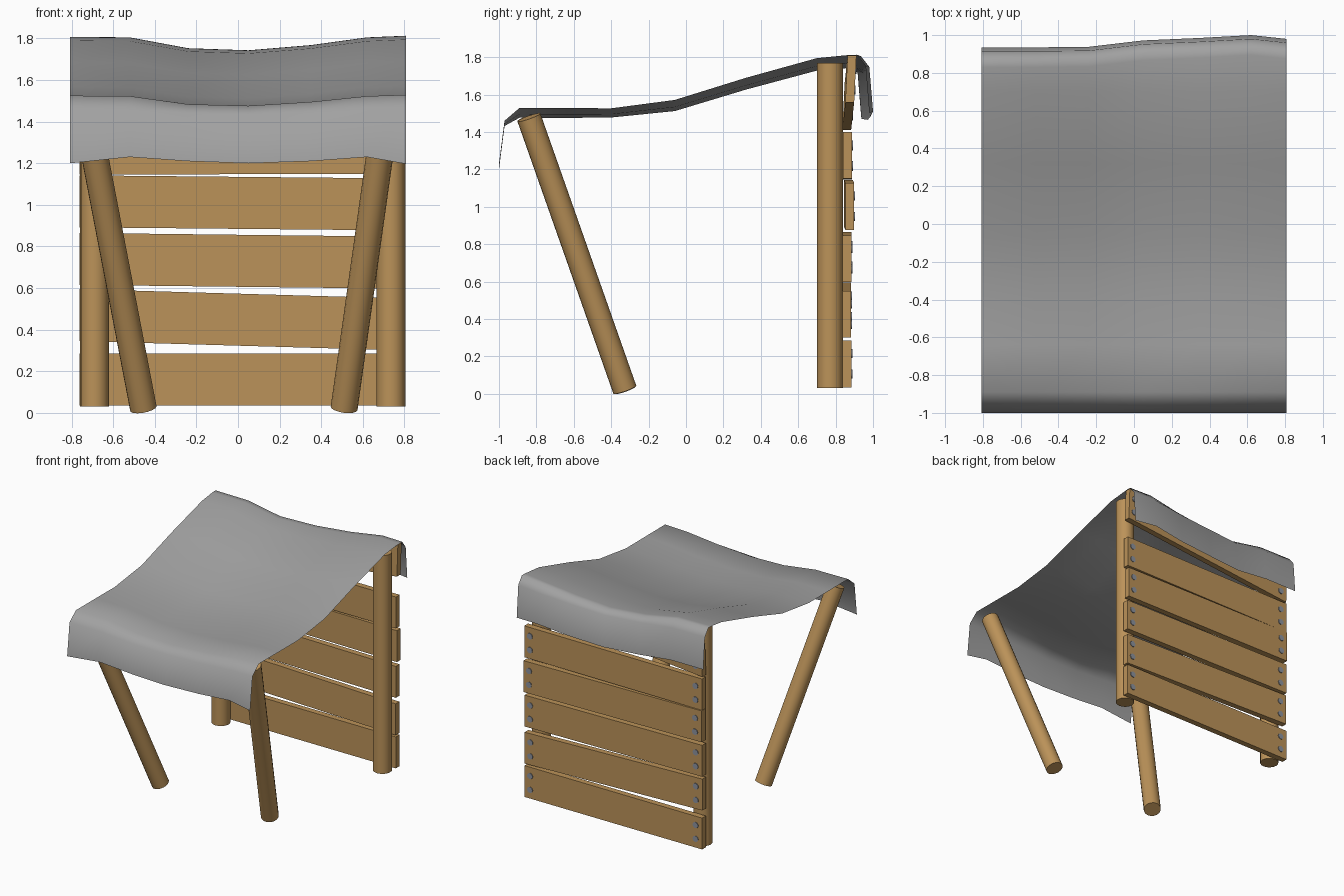
import bpy, bmesh, math
from mathutils import Vector

if "Cube" in bpy.data.objects:
    bpy.data.objects.remove(bpy.data.objects["Cube"])


def material(name, color):
    m = bpy.data.materials.new(name)
    m.diffuse_color = (*color, 1)
    m.use_nodes = True
    m.node_tree.nodes["Principled BSDF"].inputs["Base Color"].default_value = m.diffuse_color
    return m


WOOD = material("tan wood", (0.50, 0.29, 0.10))
CLOTH = material("grey cloth", (0.36, 0.36, 0.36))
STEEL = material("steel nails", (0.27, 0.29, 0.34))


def finish(name, verts, faces, mat, smooth=False):
    mesh = bpy.data.meshes.new(name)
    mesh.from_pydata(verts, [], faces)
    mesh.materials.append(mat)
    ob = bpy.data.objects.new(name, mesh)
    bpy.context.collection.objects.link(ob)
    bm = bmesh.new()
    bm.from_mesh(mesh)
    if mat != CLOTH:
        bmesh.ops.recalc_face_normals(bm, faces=bm.faces)
    for f in bm.faces:
        f.smooth = smooth
    bm.to_mesh(mesh)
    bm.free()
    return ob


def rod(name, a, b, radius, mat, sides=16):
    """Cylinder between two points, caps square to its axis."""
    a, b = Vector(a), Vector(b)
    axis = b - a
    bpy.ops.mesh.primitive_cylinder_add(vertices=sides, radius=radius,
                                        depth=axis.length, location=(a + b) / 2)
    ob = bpy.context.object
    ob.name = name
    ob.rotation_euler = axis.to_track_quat('Z', 'Y').to_euler()
    ob.data.materials.append(mat)
    bpy.ops.object.shade_smooth_by_angle(angle=math.radians(40))
    return ob


# Upright back posts and leaning front posts
rod("back_post_left", (-0.69, 0.77, 0.03), (-0.69, 0.77, 1.77), 0.069, WOOD)
rod("back_post_right", (0.735, 0.77, 0.03), (0.735, 0.77, 1.77), 0.069, WOOD)
rod("front_post_left", (-0.455, -0.327, 0.022), (-0.735, -0.84, 1.478), 0.065, WOOD)
rod("front_post_right", (0.51, -0.327, 0.022), (0.715, -0.84, 1.478), 0.065, WOOD)

# Back wall planks: (left bottom z, right bottom z, y left, y right, y lean)
PLANKS = [(0.035, 0.035, 0.838, 0.838, 0), (0.345, 0.300, 0.836, 0.836, 0),
          (0.615, 0.597, 0.838, 0.838, 0), (0.892, 0.877, 0.845, 0.852, 0),
          (1.145, 1.150, 0.840, 0.840, 0), (1.410, 1.558, 0.836, 0.852, 0.012)]
HEIGHT, THICK, X0, X1 = 0.25, 0.047, -0.762, 0.805
for i, (zl, zr, yl, yr, lean) in enumerate(PLANKS):
    verts = []
    for x, z, y in ((X0, zl, yl), (X1, zr, yr)):
        verts += [(x, y, z), (x, y + THICK, z),
                  (x, y + THICK + lean, z + HEIGHT), (x, y + lean, z + HEIGHT)]
    faces = [(0, 1, 2, 3), (7, 6, 5, 4)]
    faces += [(k, k + 4, (k + 1) % 4 + 4, (k + 1) % 4) for k in range(4)]
    finish(f"plank_{i + 1}", verts, faces, WOOD)
    # Two nail heads at each end
    for x in (-0.705, 0.755):
        t = (x - X0) / (X1 - X0)
        z, y = zl + (zr - zl) * t, yl + (yr - yl) * t + THICK
        for dz in (0.07, 0.18):
            yn = y + lean * dz / HEIGHT
            rod(f"nail_{i + 1}", (x, yn - 0.003, z + dz), (x, yn + 0.005, z + dz),
                0.024, STEEL, 12)

# Sagging cloth roof: columns across x, rows front to back
XS = [-0.807, -0.52, -0.24, 0.05, 0.35, 0.62, 0.807]
SAG = [0, -0.003, -0.055, -0.065, -0.04, -0.003, 0.005]
FRONT_HEM = [1.20, 1.23, 1.21, 1.20, 1.21, 1.23, 1.197]
BACK_HEM_Y = [0.935, 0.935, 0.938, 0.972, 0.985, 1.0, 0.98]
BACK_HEM_Z = [1.50, 1.50, 1.47, 1.465, 1.48, 1.51, 1.50]
ROWS = [(-0.97, 1.458, 0.4), (-0.89, 1.525, 0.75), (-0.64, 1.524, 0.75),
        (-0.40, 1.523, 0.7), (-0.06, 1.567, 0.85), (0.32, 1.685, 0.9),
        (0.70, 1.790, 0.95)]
verts = []
for x, s, fz, by, bz in zip(XS, SAG, FRONT_HEM, BACK_HEM_Y, BACK_HEM_Z):
    verts.append((x, -1.0, fz))
    verts += [(x, y, z + s * w) for y, z, w in ROWS]
    verts += [(x, by - 0.105, 1.807 + s), (x, by - 0.065, 1.808 + s),
              (x, by - 0.02, 1.75 + s * 0.6), (x, by, bz)]
N = len(ROWS) + 5
faces = [(c * N + r, (c + 1) * N + r, (c + 1) * N + r + 1, c * N + r + 1)
         for c in range(len(XS) - 1) for r in range(N - 1)]
finish("cloth_roof", verts, faces, CLOTH, smooth=True)
